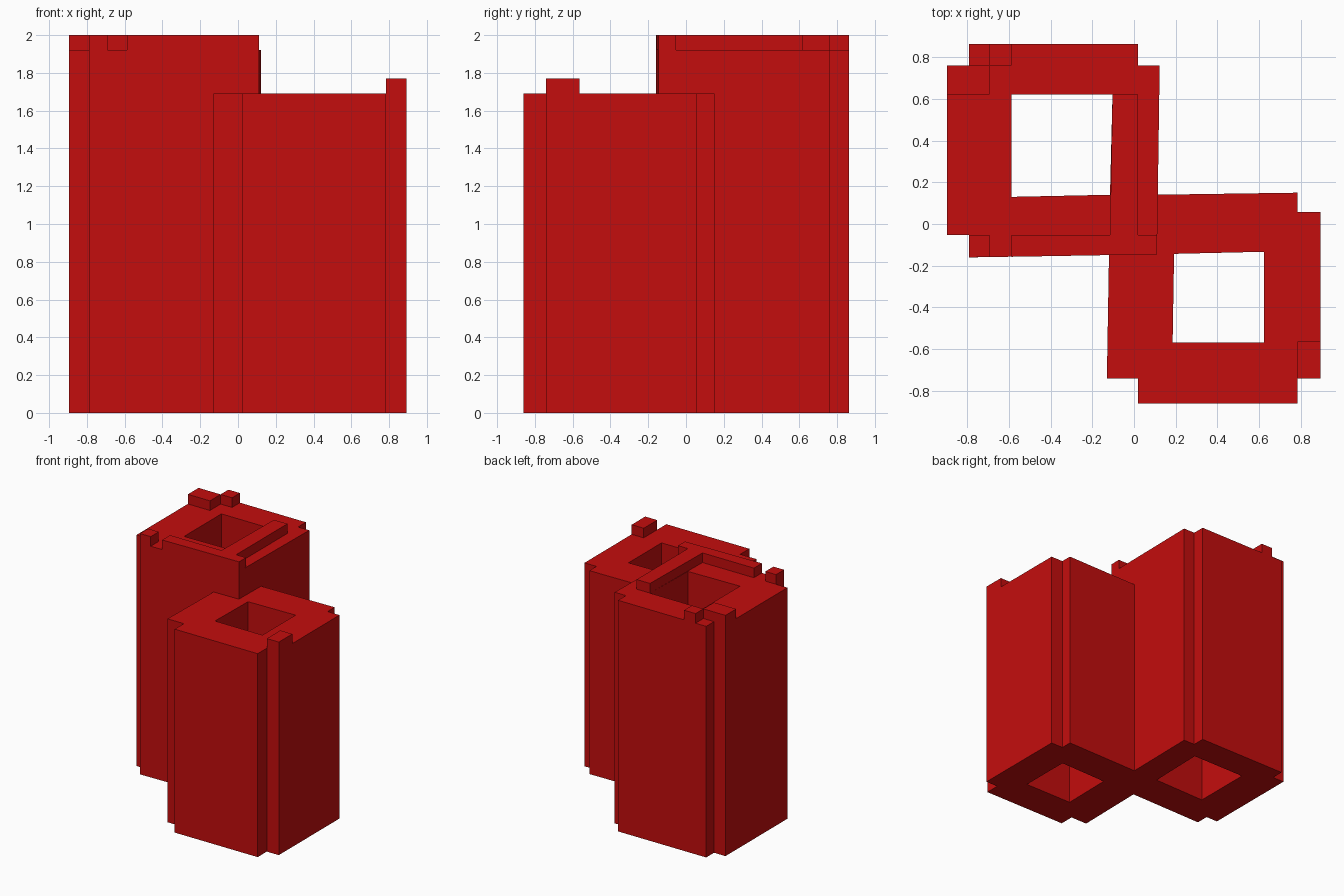
import bpy
import bmesh

cube = bpy.data.objects.get("Cube")
if cube:
    bpy.data.objects.remove(cube, do_unlink=True)

# Single flat red
RED = (0.55, 0.004, 0.004, 1.0)
red = bpy.data.materials.new("deep red")
red.use_nodes = True
red.diffuse_color = RED
red.node_tree.nodes["Principled BSDF"].inputs["Base Color"].default_value = RED


def prism(name, loops, z0, z1):
    """Extrude an outline (plus optional hole outlines) from z0 to z1."""
    bm = bmesh.new()
    edges = []
    for loop in loops:
        vs = [bm.verts.new((x, y, z0)) for x, y in loop]
        edges += [bm.edges.new((vs[i - 1], vs[i])) for i in range(len(vs))]
    bmesh.ops.triangle_fill(bm, edges=edges, use_beauty=True)
    up = bmesh.ops.extrude_face_region(bm, geom=bm.faces[:])["geom"]
    bmesh.ops.translate(bm, vec=(0, 0, z1 - z0),
                        verts=[v for v in up if isinstance(v, bmesh.types.BMVert)])
    bmesh.ops.recalc_face_normals(bm, faces=bm.faces[:])
    # Merge the cap triangles into clean flat faces
    bmesh.ops.dissolve_limit(bm, angle_limit=0.001, verts=bm.verts[:], edges=bm.edges[:])
    mesh = bpy.data.meshes.new(name)
    bm.to_mesh(mesh)
    bm.free()
    mesh.materials.append(red)
    obj = bpy.data.objects.new(name, mesh)
    bpy.context.collection.objects.link(obj)
    return obj


def rect(x0, x1, y0, y1):
    return [(x0, y0), (x1, y0), (x1, y1), (x0, y1)]


# Tall hollow tower with three notched corners
prism("tall_tower", [
    [(-0.79, -0.16), (0.11, -0.145), (0.123, 0.76), (0.02, 0.76), (0.02, 0.863),
     (-0.79, 0.863), (-0.79, 0.76), (-0.895, 0.76), (-0.895, -0.053), (-0.79, -0.053)],
    [(-0.587, 0.13), (-0.115, 0.14), (-0.103, 0.62), (-0.587, 0.62)],
], 0, 1.92)

# Short hollow tower whose corner overlaps the tall one
prism("short_tower", [
    [(0.02, -0.86), (0.783, -0.86), (0.783, -0.74), (0.893, -0.74), (0.893, 0.057),
     (0.783, 0.057), (0.783, 0.15), (-0.115, 0.137), (-0.13, -0.74), (0.02, -0.74)],
    [(0.185, -0.567), (0.622, -0.567), (0.622, -0.133), (0.192, -0.143)],
], 0, 1.69)

# L-shaped parapet on the tall tower
prism("parapet", [
    [(-0.587, -0.157), (0.11, -0.145), (0.111, -0.053), (0.02, -0.053),
     (0.02, 0.62), (-0.103, 0.62), (-0.115, -0.053), (-0.587, -0.053)],
], 1.92, 2.0)

# Raised corner blocks
prism("front_corner_block",
      [[(-0.79, -0.16), (-0.692, -0.158), (-0.692, -0.053), (-0.79, -0.053)]], 1.92, 2.0)
prism("side_corner_block", [rect(-0.895, -0.692, 0.62, 0.76)], 1.92, 2.0)
prism("back_corner_block", [rect(-0.692, -0.587, 0.76, 0.863)], 1.92, 2.0)
prism("short_tower_block", [rect(0.783, 0.893, -0.74, -0.563)], 1.69, 1.77)
